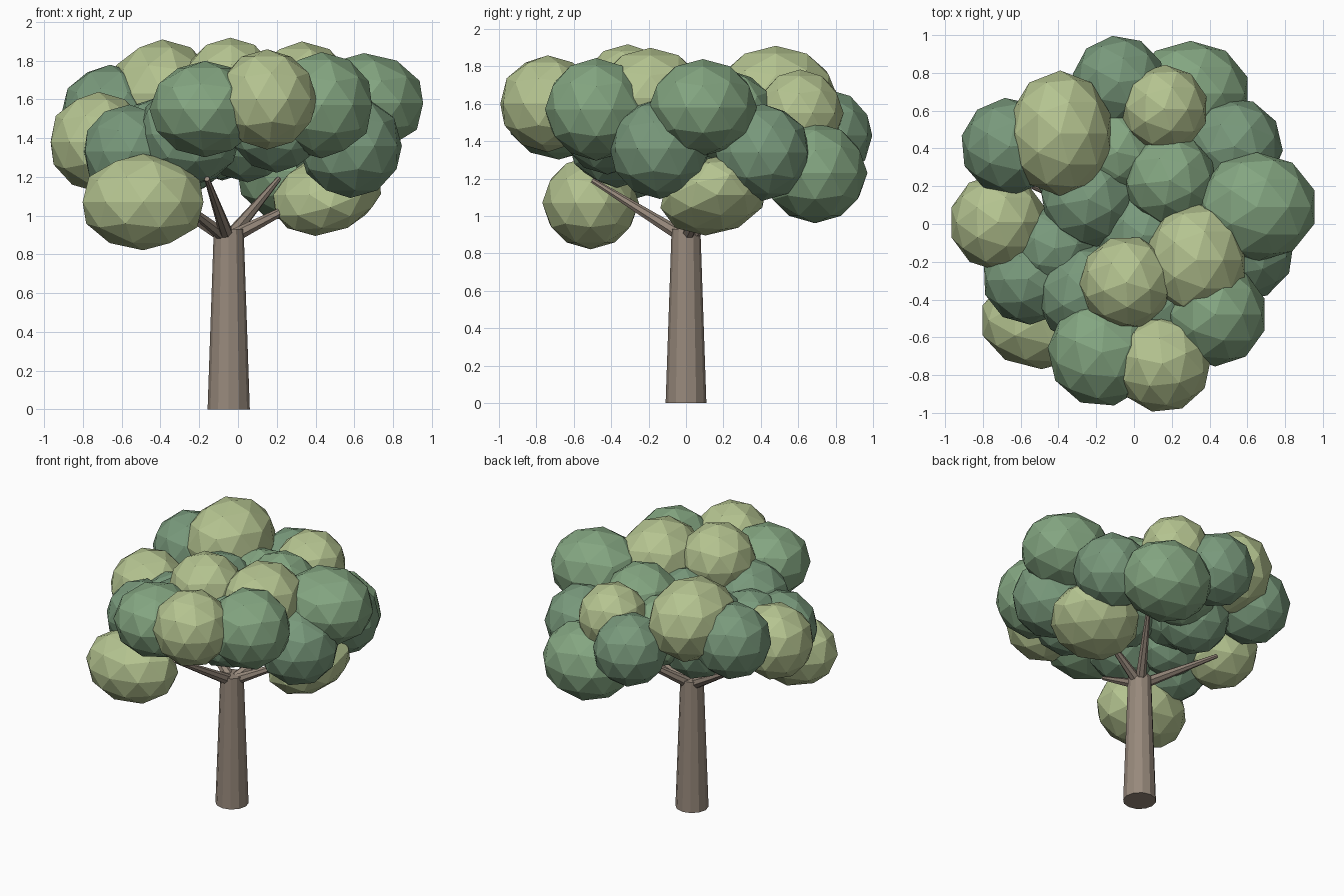
import bpy, math, random
from mathutils import Vector

random.seed(4)


def material(name, rgb):
    m = bpy.data.materials.new(name)
    m.diffuse_color = (*rgb, 1)
    return m


BARK = material("bark", (0.31, 0.25, 0.20))
LIGHT = material("light_leaf", (0.46, 0.55, 0.28))
MID = material("mid_leaf", (0.23, 0.38, 0.22))
DARK = material("dark_leaf", (0.19, 0.32, 0.20))


def limb(name, a, b, r1, r2, sides):
    """Tapered faceted cylinder from a to b."""
    a, b = Vector(a), Vector(b)
    d = b - a
    bpy.ops.mesh.primitive_cone_add(vertices=sides, radius1=r1, radius2=r2,
                                    depth=d.length, location=(a + b) / 2)
    ob = bpy.context.object
    ob.rotation_euler = d.to_track_quat('Z', 'Y').to_euler()
    ob.name = name
    ob.data.materials.append(BARK)


def clump(mat, x, y, z, r, wide=1, deep=1, tilt=0):
    """Low-poly ball of leaves of height radius r, stretched in x and y."""
    bpy.ops.mesh.primitive_ico_sphere_add(subdivisions=2, radius=r * 1.035,
                                          location=(x, y, z))
    ob = bpy.context.object
    ob.name = "leaf_clump"
    turn = random.uniform(0, math.tau) if wide == deep else 0
    ob.rotation_euler = (0, tilt, turn)
    ob.scale = (wide, deep, 1)
    ob.data.materials.append(mat)


# Trunk
limb("trunk", (-0.048, 0, 0), (-0.048, 0, 0.93), 0.109, 0.077, 12)

# Branches fanning out from the trunk top
tips = [(-0.16, -0.50, 1.19), (-0.32, -0.32, 1.09), (-0.54, 0.20, 1.19),
        (0.21, 0.40, 1.19), (0.36, 0.10, 1.09)]
for i, t in enumerate(tips):
    limb(f"branch_{i}", (-0.05, 0, 0.88), t, 0.038, 0.014, 7)

# Stretched clumps around the outside
clump(LIGHT, -0.39, 0.48, 1.63, 0.27, 1, 1.19)
clump(MID, 0.30, 0.69, 1.23, 0.26, 1.18, 1.04)
clump(MID, 0.65, 0.09, 1.58, 0.25, 1.24, 1.12)
clump(LIGHT, 0.33, -0.19, 1.63, 0.26, 1, 1.12)
clump(MID, -0.17, -0.68, 1.55, 0.24, 1.16, 1.16)
clump(LIGHT, -0.49, -0.51, 1.07, 0.24, 1.32, 1.04)
clump(LIGHT, 0.46, 0.15, 1.11, 0.19, 1.5, 1.5, -0.4)

# Round clumps filling the crown: x, y, z, radius
round_clumps = {
    LIGHT: [(0.16, 0.61, 1.55, 0.225), (-0.04, -0.31, 1.67, 0.24),
            (0.15, -0.74, 1.60, 0.25), (-0.72, 0.01, 1.38, 0.25)],
    MID: [(0.19, 0.23, 1.53, 0.24), (0.43, -0.48, 1.57, 0.265),
          (-0.09, 0.38, 1.43, 0.235)],
    DARK: [(-0.08, 0.75, 1.43, 0.24), (0.53, 0.41, 1.34, 0.25),
           (0.58, -0.14, 1.36, 0.26), (-0.25, -0.37, 1.42, 0.26),
           (-0.56, -0.29, 1.33, 0.235), (-0.66, 0.41, 1.52, 0.25),
           (-0.24, 0.13, 1.45, 0.245), (-0.42, -0.13, 1.38, 0.22),
           (0.20, -0.42, 1.47, 0.24), (0.05, -0.06, 1.42, 0.24),
           (-0.28, 0.27, 1.35, 0.235)],
}
for mat, items in round_clumps.items():
    for c in items:
        clump(mat, *c)
